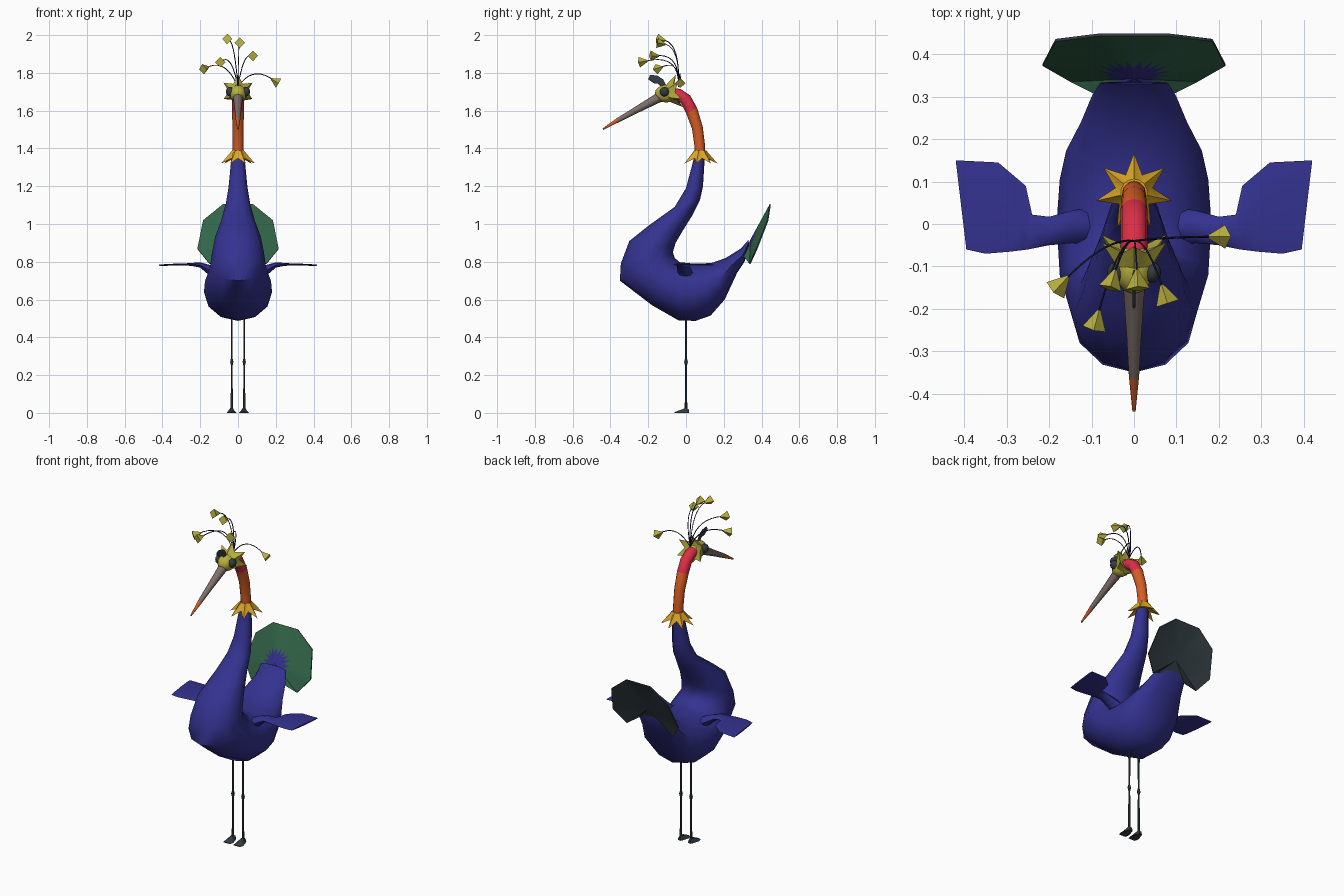
import bpy, bmesh, math
from mathutils import Vector, Matrix

if "Cube" in bpy.data.objects:
    bpy.data.objects.remove(bpy.data.objects["Cube"], do_unlink=True)


def material(name, r, g, b):
    m = bpy.data.materials.new(name)
    m.use_nodes = True
    m.diffuse_color = (r, g, b, 1)
    bsdf = m.node_tree.nodes["Principled BSDF"]
    bsdf.inputs["Base Color"].default_value = (r, g, b, 1)
    bsdf.inputs["Roughness"].default_value = 0.8
    return m


BLUE = material("royal_blue", 0.034, 0.032, 0.28)
GREEN = material("feather_green", 0.032, 0.13, 0.065)
ORANGE = material("orange", 0.68, 0.11, 0.018)
RED = material("red", 0.72, 0.028, 0.06)
GOLD = material("collar_gold", 0.75, 0.40, 0.02)
OLIVE = material("olive_yellow", 0.48, 0.43, 0.05)
SLATE = material("dark_slate", 0.032, 0.046, 0.054)
HORN = material("horn_grey", 0.21, 0.16, 0.14)
NAVY = material("dark_navy", 0.008, 0.008, 0.035)
made = []


def finish(name, bm, *mats):
    bmesh.ops.recalc_face_normals(bm, faces=bm.faces[:])
    mesh = bpy.data.meshes.new(name)
    bm.to_mesh(mesh)
    bm.free()
    for m in mats:
        mesh.materials.append(m)
    ob = bpy.data.objects.new(name, mesh)
    bpy.context.collection.objects.link(ob)
    made.append(ob)
    return ob


def loft(name, rings, mats, sides=12, band=lambda i: 0):
    """Skin elliptical rings, each given as (end a, end b, half-width vector)."""
    bm = bmesh.new()
    loops = []
    for a, b, w in rings:
        a, b, w = Vector(a), Vector(b), Vector(w)
        turn = [2 * math.pi * k / sides for k in range(sides)]
        loops.append([bm.verts.new((a + b) / 2 + (a - b) / 2 * math.cos(t) + w * math.sin(t)) for t in turn])
    for i in range(len(loops) - 1):
        for k in range(sides):
            n = (k + 1) % sides
            f = bm.faces.new((loops[i][k], loops[i][n], loops[i + 1][n], loops[i + 1][k]))
            f.material_index = band(i)
    bm.faces.new(loops[0]).material_index = band(0)
    bm.faces.new(loops[-1]).material_index = band(len(loops) - 2)
    return finish(name, bm, *mats)


def side_loft(name, rows, mats, **kw):
    """Loft whose rings are (y, z) lower/front, (y, z) upper/back, half width in x."""
    return loft(name, [((0, *a), (0, *b), (w, 0, 0)) for a, b, w in rows], mats, **kw)


def tube(name, path, mats, **kw):
    """Round tube in the x = 0 plane along (y, z, radius) points."""
    rows = []
    for i, (y, z, r) in enumerate(path):
        p, q = path[max(i - 1, 0)], path[min(i + 1, len(path) - 1)]
        n = Vector((q[1] - p[1], p[0] - q[0])).normalized() * r
        rows.append(((y - n.x, z - n.y), (y + n.x, z + n.y), r))
    return side_loft(name, rows, mats, **kw)


def ruff(name, place, points, r_top, r_valley, r_tip, drop, mat):
    """Flared skirt of pointed feathers, opening along local -z."""
    bm = bmesh.new()
    top, hem = [], []
    for k in range(points * 2):
        a = math.pi / 2 + math.pi * k / points
        r, z = (r_valley, -drop * 0.6) if k % 2 else (r_tip, -drop)
        top.append(bm.verts.new((r_top * math.cos(a), r_top * math.sin(a), 0)))
        hem.append(bm.verts.new((r * math.cos(a), r * math.sin(a), z)))
    under = bm.verts.new((0, 0, -drop * 0.4))
    for k in range(points * 2):
        n = (k + 1) % (points * 2)
        bm.faces.new((top[k], top[n], hem[n], hem[k]))
        bm.faces.new((hem[k], hem[n], under))
    bm.faces.new(top)
    bm.transform(place)
    return finish(name, bm, mat)


def ball(name, centre, size, mat):
    bm = bmesh.new()
    bmesh.ops.create_uvsphere(bm, u_segments=12, v_segments=8, radius=1)
    bm.transform(Matrix.Translation(centre) @ Matrix.Diagonal((*size, 1)))
    return finish(name, bm, mat)


# Body: rump, belly, chest and lower neck in one skin
side_loft("body", [
    ((0.335, 0.89), (0.33, 0.915), 0.08), ((0.31, 0.80), (0.29, 0.87), 0.10),
    ((0.27, 0.74), (0.21, 0.82), 0.125), ((0.205, 0.60), (0.14, 0.795), 0.16),
    ((0.13, 0.515), (0.08, 0.79), 0.175), ((0.05, 0.487), (0.02, 0.79), 0.18),
    ((-0.04, 0.49), (-0.03, 0.795), 0.18), ((-0.18, 0.57), (-0.06, 0.82), 0.175),
    ((-0.35, 0.70), (-0.07, 0.85), 0.148), ((-0.345, 0.79), (-0.055, 0.90), 0.138),
    ((-0.30, 0.91), (-0.02, 0.96), 0.12), ((-0.20, 0.99), (0.03, 1.04), 0.09),
    ((-0.06, 1.09), (0.075, 1.13), 0.064), ((0.0, 1.19), (0.09, 1.20), 0.05),
    ((0.045, 1.36), (0.10, 1.36), 0.034)], [BLUE])

# Upper neck, orange turning red behind the head
tube("neck", [(0.075, 1.35, 0.028), (0.072, 1.42, 0.028), (0.06, 1.51, 0.029), (0.03, 1.60, 0.032),
              (-0.002, 1.66, 0.032), (-0.04, 1.685, 0.032), (-0.09, 1.69, 0.03)],
     [ORANGE, RED], band=lambda i: int(i > 2))
ruff("collar", Matrix.Translation((0, 0.075, 1.39)), 7, 0.031, 0.045, 0.092, 0.07, GOLD)

# Head with swept-back ruff, eyes and beak
ball("head", (0, -0.105, 1.69), (0.046, 0.06, 0.047), OLIVE)
ruff("head_ruff", Matrix.Translation((0, -0.095, 1.692)) @ Matrix.Rotation(math.radians(102), 4, "X"),
     6, 0.046, 0.05, 0.088, 0.062, OLIVE)
for side, s in (("left", 1), ("right", -1)):
    ball(side + "_eye", (s * 0.042, -0.114, 1.70), (0.022, 0.025, 0.025), SLATE)
tube("beak", [(-0.12, 1.683, 0.028), (-0.17, 1.655, 0.024), (-0.27, 1.60, 0.017),
              (-0.36, 1.55, 0.012), (-0.44, 1.502, 0.004)],
     [HORN, ORANGE], sides=8, band=lambda i: int(i > 2))

# Flat forelock standing on the brow
side_loft("forelock", [((-0.13, 1.725), (-0.105, 1.735), 0.004), ((-0.15, 1.745), (-0.12, 1.765), 0.004),
                       ((-0.17, 1.745), (-0.15, 1.785), 0.004), ((-0.20, 1.765), (-0.19, 1.79), 0.004)],
          [SLATE], sides=4)

# Crest plumes: tip position and how far the stem arches above it
plumes = [((-0.05, -0.13, 1.975), 0.0), ((0.008, -0.13, 1.955), 0.0), ((0.072, -0.165, 1.89), 0.02),
          ((-0.088, -0.225, 1.86), 0.05), ((-0.17, -0.14, 1.825), 0.06), ((0.195, -0.03, 1.757), 0.09)]
for n, (tip, arch) in enumerate(plumes, 1):
    root, end = Vector((0, -0.04, 1.725)), Vector(tip)
    bend = Vector((tip[0] * 0.4, -0.03, tip[2] + arch))
    curve = bpy.data.curves.new(f"plume_stem_{n}", "CURVE")
    curve.dimensions = "3D"
    curve.bevel_depth = 0.0025
    curve.bevel_resolution = 0
    line = curve.splines.new("POLY")
    line.points.add(9)
    for k, pt in enumerate(line.points):
        t = k / 9
        pt.co = (*(root * (1 - t) ** 2 + bend * 2 * t * (1 - t) + end * t * t), 1)
    curve.materials.append(NAVY)
    bpy.context.collection.objects.link(bpy.data.objects.new(f"plume_stem_{n}", curve))
    bm = bmesh.new()
    bmesh.ops.create_cone(bm, cap_ends=True, segments=4, radius1=0.004, radius2=0.028, depth=0.046)
    aim = (end - bend + Vector((0, 0, 0.02))).to_track_quat("Z", "Y")
    bm.transform(Matrix.Translation(end) @ aim.to_matrix().to_4x4())
    finish(f"plume_tip_{n}", bm, OLIVE)

# Wings, legs and feet
wing = [((0.09, -0.05), (0.09, 0.04), 0.715, 0.04), ((0.145, -0.045), (0.145, 0.032), 0.752, 0.03),
        ((0.20, -0.05), (0.20, 0.017), 0.783, 0.014), ((0.25, -0.06), (0.24, 0.022), 0.786, 0.008),
        ((0.29, -0.065), (0.255, 0.09), 0.786, 0.006), ((0.35, -0.07), (0.32, 0.145), 0.785, 0.005),
        ((0.395, -0.06), (0.42, 0.15), 0.782, 0.004)]
for side, s in (("left", 1), ("right", -1)):
    loft(side + "_wing", [((s * a[0], a[1], z), (s * b[0], b[1], z), (0, 0, h)) for a, b, z, h in wing],
         [BLUE], sides=8)
    x = s * 0.033
    shank = [(0.01, 0.007), (0.25, 0.005), (0.27, 0.01), (0.29, 0.005), (0.53, 0.006)]
    loft(side + "_leg", [((x, -r, z), (x, r, z), (r, 0, 0)) for z, r in shank], [SLATE], sides=6)
    foot = [(-0.06, 0.004, 0.022), (-0.035, 0.014, 0.027), (0.0, 0.026, 0.016), (0.016, 0.018, 0.01)]
    bm = bmesh.new()
    rows = [[bm.verts.new((x + w * u, y, z)) for u, z in ((-1, 0), (1, 0), (0.45, h), (-0.45, h))]
            for y, h, w in foot]
    for p, q in zip(rows, rows[1:]):
        for k in range(4):
            bm.faces.new((p[k], p[k - 1], q[k - 1], q[k]))
    bm.faces.new(rows[0])
    bm.faces.new(rows[-1])
    finish(side + "_foot", bm, SLATE)

# Tail fan: green face with a ragged blue root, dark reverse
half = [(0.08, 0.443, 1.105), (0.185, 0.43, 1.02), (0.215, 0.372, 0.87), (0.15, 0.335, 0.79), (0.09, 0.305, 0.83)]
corners = [Vector(p) for p in half] + [Vector((-x, y, z)) for x, y, z in reversed(half)]
rim = [a.lerp(b, t / 4) for a, b in zip(corners, corners[1:] + corners[:1]) for t in range(4)]
hub = Vector((0, 0.342, 0.92))
bm = bmesh.new()
mid = [bm.verts.new(hub.lerp(p, 0.42 if k % 2 else 0.24)) for k, p in enumerate(rim)]
front = [bm.verts.new(p) for p in rim]
back = [bm.verts.new(p + Vector((0, 0.006, -0.003))) for p in rim]
hub_front = bm.verts.new(hub)
hub_back = bm.verts.new(hub + Vector((0, 0.01, -0.005)))
for k in range(len(rim)):
    n = (k + 1) % len(rim)
    for verts, index in (((hub_front, mid[k], mid[n]), 0), ((mid[k], front[k], front[n], mid[n]), 1),
                         ((front[k], back[k], back[n], front[n]), 2), ((back[k], hub_back, back[n]), 2)):
        bm.faces.new(verts).material_index = index
finish("tail_fan", bm, BLUE, GREEN, SLATE)

# Smooth shading with crisp edges kept
bpy.ops.object.select_all(action="DESELECT")
for ob in made:
    ob.select_set(True)
bpy.context.view_layer.objects.active = made[0]
bpy.ops.object.shade_smooth_by_angle(angle=math.radians(45))
